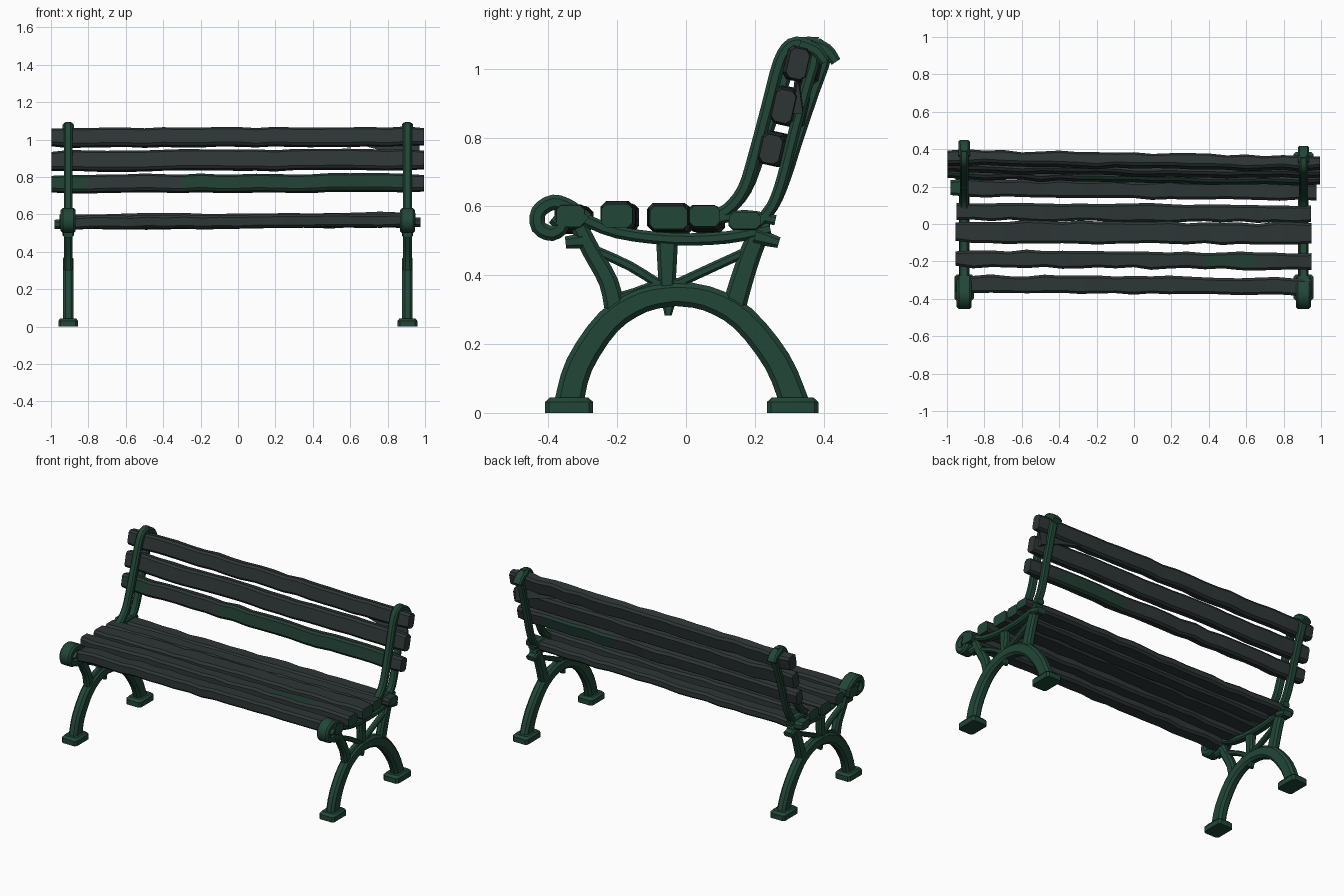
import bpy, bmesh, math, random
from mathutils import Vector

random.seed(4)
cube = bpy.data.objects.get("Cube")
if cube:
    bpy.data.objects.remove(cube, do_unlink=True)


def material(name, rgb):
    m = bpy.data.materials.new(name)
    m.use_nodes = True
    col = (*rgb, 1)
    m.diffuse_color = col
    m.node_tree.nodes["Principled BSDF"].inputs["Base Color"].default_value = col
    return m


GREEN = material("painted iron green", (0.015, 0.062, 0.038))
SLAT = material("charcoal slat", (0.027, 0.036, 0.036))
MOSS = material("worn green paint", (0.015, 0.048, 0.032))
X = Vector((1, 0, 0))


def ring(center, u, v, hu, hv, cut):
    """Chamfered rectangle around a centre, spanned by u and v."""
    pts = []
    for su, sv, flip in ((1, 1, 0), (-1, 1, 1), (-1, -1, 0), (1, -1, 1)):
        pair = [(hu, hv - cut), (hu - cut, hv)]
        for a, b in (reversed(pair) if flip else pair):
            pts.append(center + u * su * a + v * sv * b)
    return pts


def loft(name, rings, mats, rule=None):
    """Skin a row of rings, cap the ends and colour the faces by rule."""
    bm = bmesh.new()
    rows = [[bm.verts.new(p) for p in r] for r in rings]
    n = len(rows[0])
    for a, b in zip(rows, rows[1:]):
        for i in range(n):
            j = (i + 1) % n
            bm.faces.new((a[i], a[j], b[j], b[i]))
    bm.faces.new(rows[0])
    bm.faces.new(rows[-1])
    bmesh.ops.recalc_face_normals(bm, faces=bm.faces)
    if rule:
        for f in bm.faces:
            f.material_index = rule(f.calc_center_median(), f.normal)
    me = bpy.data.meshes.new(name)
    bm.to_mesh(me)
    bm.free()
    for m in mats:
        me.materials.append(m)
    ob = bpy.data.objects.new(name, me)
    bpy.context.collection.objects.link(ob)
    bpy.ops.object.select_all(action='DESELECT')
    ob.select_set(True)
    bpy.context.view_layer.objects.active = ob
    bpy.ops.object.shade_smooth_by_angle(angle=math.radians(35))
    return ob


def smooth_path(pts, steps=3):
    """Catmull-Rom resampling of a short path."""
    p = [pts[0]] + pts + [pts[-1]]
    out = []
    for a, b, c, d in zip(p, p[1:], p[2:], p[3:]):
        for k in range(steps):
            t = k / steps
            out.append(0.5 * (2 * b + (c - a) * t + (2 * a - 5 * b + 4 * c - d) * t * t
                              + (3 * b - a - 3 * c + d) * t ** 3))
    return out + [pts[-1]]


def bar(name, x, path, width, depth, lean=0.0):
    """Cast iron bar following (y, z) points; width may be (start, end)."""
    pts = [Vector((x, y + lean * max(0, z - 0.58), z)) for y, z in path]
    if len(pts) > 2:
        pts = smooth_path(pts)
    w0, w1 = width if isinstance(width, tuple) else (width, width)
    rings = []
    last = len(pts) - 1
    for i, p in enumerate(pts):
        d = (pts[min(i + 1, last)] - pts[max(i - 1, 0)]).normalized()
        w = w0 + (w1 - w0) * i / last
        rings.append(ring(p, X, d.cross(X), depth / 2, w / 2, min(w, depth) * 0.25))
    return loft(name, rings, [GREEN])


def block(name, x, y, z, sx, sy, sz, taper=0.8):
    """Upright block with a straight base and a tapered top."""
    Y = Vector((0, 1, 0))
    rings = [ring(Vector((x, y, z + sz * t)), X, Y, sx / 2 * k, sy / 2 * k, 0.012)
             for t, k in ((0, 1), (0.7, 1), (1, taper))]
    return loft(name, rings, [GREEN])


# Cast iron end frames
for side, x in (("left", 0.906), ("right", -0.908)):
    lean = 0.0 if side == "left" else 0.07
    bar(f"{side}_leg_arch_front", x, [(-0.34, 0.03), (-0.31, 0.14), (-0.225, 0.265),
        (-0.125, 0.328), (-0.03, 0.345)], (0.085, 0.068), 0.056)
    bar(f"{side}_leg_arch_rear", x, [(0.315, 0.03), (0.265, 0.15), (0.165, 0.275),
        (0.06, 0.333), (-0.035, 0.345)], (0.085, 0.068), 0.056)
    for end, y, length in (("front", -0.34, 0.14), ("rear", 0.31, 0.15)):
        block(f"{side}_{end}_foot", x, y, 0, 0.105, length, 0.045)
    # Struts and braces under the seat
    bar(f"{side}_front_strut", x, [(-0.205, 0.29), (-0.225, 0.38), (-0.275, 0.47),
        (-0.31, 0.54)], (0.06, 0.05), 0.046)
    bar(f"{side}_rear_strut", x, [(0.135, 0.29), (0.16, 0.38), (0.19, 0.47),
        (0.22, 0.54)], (0.07, 0.06), 0.046)
    bar(f"{side}_centre_post", x, [(-0.055, 0.35), (-0.055, 0.42), (-0.055, 0.51)], (0.045, 0.065), 0.042)
    bar(f"{side}_front_brace", x, [(-0.27, 0.475), (-0.16, 0.425), (-0.05, 0.355)], 0.028, 0.034)
    bar(f"{side}_rear_brace", x, [(0.19, 0.475), (0.07, 0.42), (-0.06, 0.36)], 0.028, 0.034)
    bar(f"{side}_front_fillet", x, [(-0.225, 0.33), (-0.15, 0.35), (-0.06, 0.385)], 0.026, 0.034)
    bar(f"{side}_rear_fillet", x, [(0.16, 0.32), (0.07, 0.35), (-0.05, 0.385)], 0.026, 0.034)
    bar(f"{side}_arch_drop", x, [(-0.05, 0.33), (-0.052, 0.283)], (0.045, 0.02), 0.03)
    # Seat rail ending in a curled scroll
    bar(f"{side}_seat_rail", x, [(0.245, 0.535), (0.12, 0.51), (-0.04, 0.505), (-0.2, 0.525),
        (-0.3, 0.565), (-0.325, 0.58)], 0.036, 0.05)
    bar(f"{side}_scroll", x, [(-0.29, 0.56), (-0.335, 0.595), (-0.385, 0.612), (-0.428, 0.585),
        (-0.428, 0.54), (-0.39, 0.522), (-0.36, 0.545), (-0.385, 0.57)], 0.045, 0.08)
    bar(f"{side}_front_knob", x, [(-0.35, 0.495), (-0.3, 0.5)], (0.035, 0.045), 0.05)
    bar(f"{side}_rear_knob", x, [(0.2, 0.515), (0.27, 0.495)], (0.05, 0.032), 0.06)
    # Back upright made of two rails that clasp the slats
    bar(f"{side}_back_front_rail", x, [(0.06, 0.56), (0.12, 0.59), (0.168, 0.65), (0.2, 0.75),
        (0.24, 0.9), (0.272, 1.02), (0.305, 1.07), (0.35, 1.073)], 0.038, 0.046, lean)
    bar(f"{side}_back_rear_rail", x, [(0.2, 0.54), (0.25, 0.6), (0.28, 0.68), (0.31, 0.8),
        (0.345, 0.93), (0.374, 1.04), (0.345, 1.075)], 0.034, 0.046, lean)
    bar(f"{side}_back_finial", x, [(0.33, 1.07), (0.375, 1.055), (0.405, 1.02)], (0.045, 0.03), 0.06, lean)
    bar(f"{side}_back_foot", x, [(0.08, 0.56), (0.17, 0.575), (0.26, 0.56)], 0.03, 0.046)


def slat(name, x0, x1, y0, y1, z0, z1, width, height, tilt=0.0, rule=None, wobble=0.004):
    """Timber board from the -x end to the +x end, slightly uneven."""
    v = Vector((0, math.sin(tilt), math.cos(tilt)))
    u = Vector((0, math.cos(tilt), -math.sin(tilt)))
    rings = []
    n = 20
    for i in range(n + 1):
        t = i / n
        r = [random.uniform(-wobble, wobble) for _ in range(3)]
        c = Vector((x0 + (x1 - x0) * t, y0 + (y1 - y0) * t + r[0], z0 + (z1 - z0) * t + r[1]))
        k = 0.9 if i in (0, n) else 1
        rings.append(ring(c, u, v, width / 2 * k + r[2], height / 2 * k, 0.013))
    return loft(name, rings, [SLAT, GREEN, MOSS], rule)


def painted_ends(c, n):
    return 1 if abs(n.x) > 0.8 or abs(c.x) > 0.93 else 0


def worn_seat(c, n):
    return 2 if n.z > 0.8 and 0.36 < c.x < 0.7 else painted_ends(c, n)


def worn_back(c, n):
    front = n.y < -0.3 and (-0.3 < c.x < 0.85 or c.x < -0.8)
    rear = n.y > 0.3 and 0.25 < c.x < 0.8
    return 2 if front or rear else 0


# Seat slats
for i, (y0, y1, z, w, h, half, rule) in enumerate((
        (-0.32, -0.335, 0.562, 0.094, 0.07, 0.955, painted_ends),
        (-0.185, -0.2, 0.567, 0.092, 0.075, 0.955, worn_seat),
        (-0.043, -0.053, 0.562, 0.118, 0.075, 0.955, painted_ends),
        (0.068, 0.052, 0.56, 0.095, 0.068, 0.95, painted_ends),
        (0.193, 0.172, 0.55, 0.092, 0.055, 0.98, painted_ends))):
    slat(f"seat_slat_{i + 1}", -half, half - 0.005, y0, y1, z - 0.004, z + 0.008, w, h, 0, rule)

# Back slats
for name, y0, y1, z0, z1, h, rule in (
        ("lower", 0.28, 0.247, 0.763, 0.77, 0.092, worn_back),
        ("middle", 0.317, 0.283, 0.886, 0.893, 0.106, None),
        ("upper", 0.355, 0.322, 1.01, 1.015, 0.098, None)):
    slat(f"back_slat_{name}", -0.998, 0.995, y0, y1, z0, z1, 0.07, h, 0.22, rule)

# Broken splinter wedged between the two upper slats
splinter = [[Vector((x, 0.305 + dy, 0.975)), Vector((x, 0.29 + dy, z)), Vector((x, 0.32 + dy, z))]
            for x, z, dy in ((0.68, 0.965, 0.025), (0.85, 0.92, 0.02), (0.97, 0.87, 0.02))]
loft("back_splinter", splinter, [SLAT])
